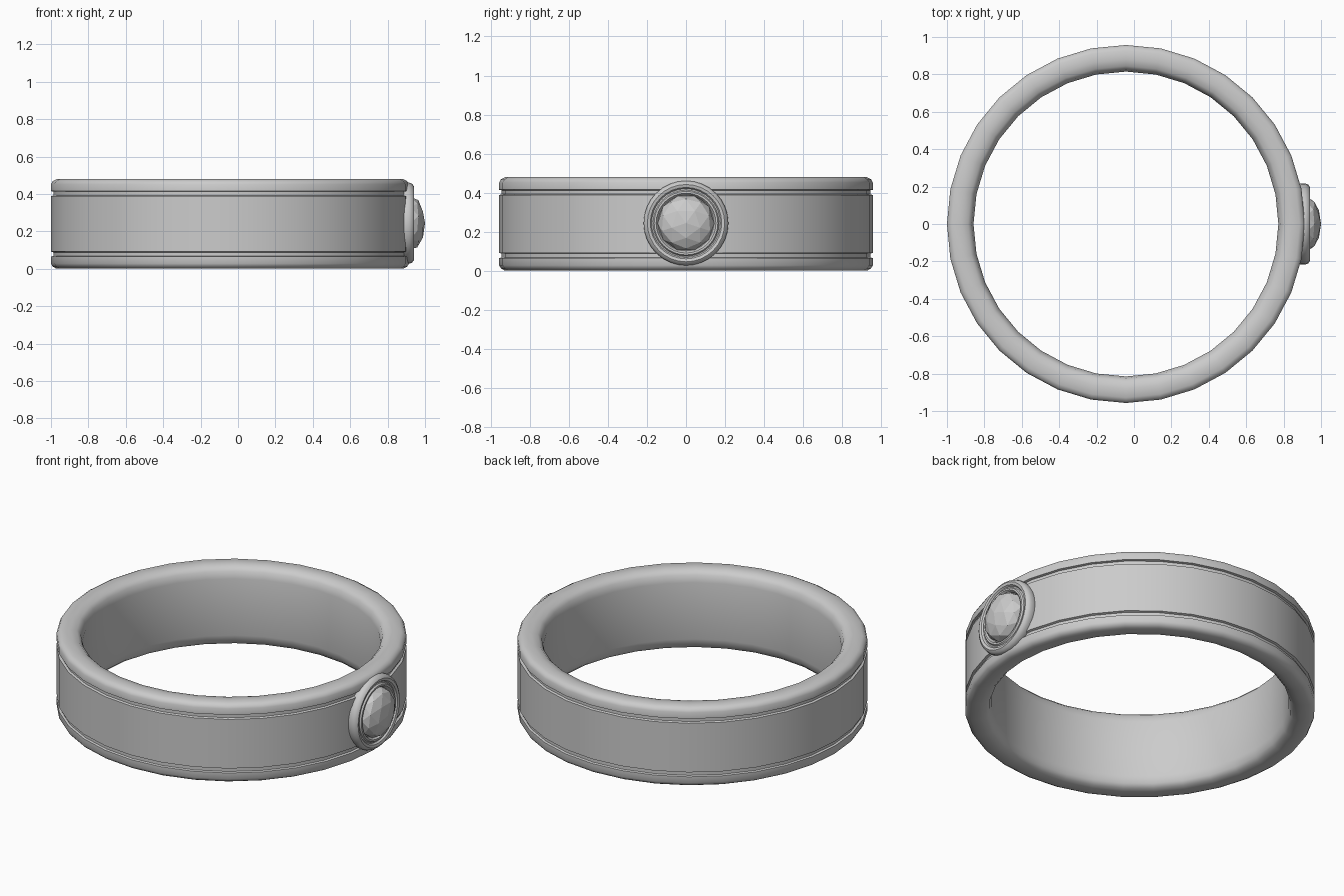
import bpy, bmesh, math
from mathutils import Matrix

if "Cube" in bpy.data.objects:
    bpy.data.objects.remove(bpy.data.objects["Cube"])

RING_X = -0.043   # ring axis
MID_Z = 0.24      # half height of the ring
GEM_Z = 0.244


def finish(name, bm, angle):
    bmesh.ops.recalc_face_normals(bm, faces=bm.faces)
    mesh = bpy.data.meshes.new(name)
    bm.to_mesh(mesh)
    bm.free()
    obj = bpy.data.objects.new(name, mesh)
    bpy.context.collection.objects.link(obj)
    if angle:
        bpy.ops.object.select_all(action='DESELECT')
        bpy.context.view_layer.objects.active = obj
        obj.select_set(True)
        bpy.ops.object.shade_smooth_by_angle(angle=math.radians(angle))
    return obj


def lathe(name, profile, steps, matrix, angle=40):
    """Revolve a closed loop of (radius, height) points around local z."""
    bm = bmesh.new()
    rings = []
    for i in range(steps):
        a = 2 * math.pi * i / steps
        rings.append([bm.verts.new((r * math.cos(a), r * math.sin(a), h)) for r, h in profile])
    n = len(profile)
    for i in range(steps):
        a, b = rings[i], rings[(i + 1) % steps]
        for j in range(n):
            k = (j + 1) % n
            bm.faces.new((a[j], b[j], b[k], a[k]))
    bmesh.ops.remove_doubles(bm, verts=bm.verts, dist=1e-5)
    bm.transform(matrix)
    return finish(name, bm, angle)


# Band: upper half of the section, mirrored about mid height, with grooves
half = [(0.957, 0.148), (0.944, 0.152), (0.944, 0.172), (0.957, 0.175),
        (0.957, 0.212), (0.948, 0.228), (0.928, 0.239), (0.880, 0.239),
        (0.845, 0.232), (0.825, 0.212), (0.815, 0.170)]
section = half + [(r, -h) for r, h in reversed(half)]
lathe("ring_band", section, 32, Matrix.Translation((RING_X, 0, MID_Z)))

# Bezel: round setting with two raised lips, facing +x
to_x = Matrix.Translation((0, 0, GEM_Z)) @ Matrix.Rotation(math.pi / 2, 4, 'Y')
bezel = [(0, 0.870), (0.208, 0.870), (0.217, 0.890), (0.217, 0.915),
         (0.211, 0.931), (0.198, 0.940), (0.183, 0.936), (0.176, 0.926),
         (0.169, 0.928), (0.163, 0.937), (0.153, 0.937), (0.146, 0.928),
         (0.142, 0.915), (0, 0.915)]
lathe("gem_bezel", bezel, 32, to_x)

# Gem: faceted low-poly dome
gem = bmesh.new()
bmesh.ops.create_icosphere(gem, subdivisions=2, radius=1)
gem.transform(to_x @ Matrix.Translation((0, 0, 0.925)) @ Matrix.Diagonal((0.145, 0.145, 0.075, 1)))
finish("gem_stone", gem, 0)
